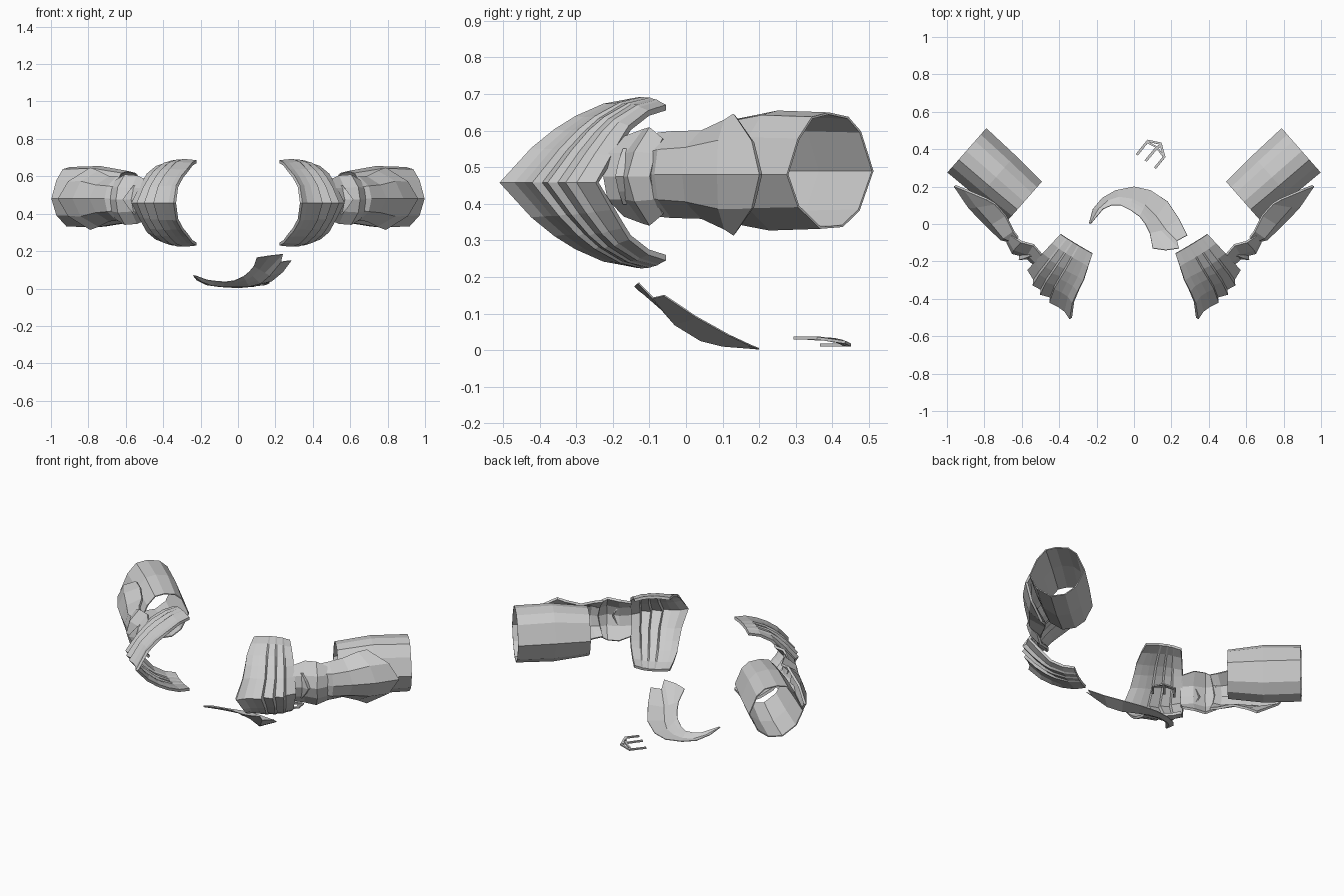
import bpy
from mathutils import Vector


def arm(u, v, z):
    """Arm space (along arm, outward, up) to world."""
    return Vector((0.75 * u + 0.66 * v, 0.66 * u - 0.75 * v, z))


def sheet(name, rows, thick, closed=False, mirror=True):
    """Skin a grid of point rows, give it thickness, mirror it across x."""
    n = len(rows[0])
    verts = [p for r in rows for p in r]
    faces = []
    for i in range(len(rows) if closed else len(rows) - 1):
        a, b = i * n, (i + 1) % len(rows) * n
        for j in range(n - 1):
            faces.append((a + j, a + j + 1, b + j + 1, b + j))
    me = bpy.data.meshes.new(name)
    me.from_pydata(verts, [], faces)
    ob = bpy.data.objects.new(name, me)
    bpy.context.collection.objects.link(ob)
    s = ob.modifiers.new("thickness", 'SOLIDIFY')
    s.thickness, s.offset = thick, 0
    if mirror:
        m = ob.modifiers.new("both_sides", 'MIRROR')
        m.use_mirror_merge = False
    return ob


def plate(name, rails, zc, thick):
    """Curved plate: rails of (u, v, dz) from the middle up, repeated below."""
    up = [[arm(u, v, zc + d) for u, v, d in r] for r in rails]
    down = [[arm(u, v, zc - d) for u, v, d in r] for r in rails[1:]]
    return sheet(name, down[::-1] + up, thick)


def mix(a, b, t):
    return [Vector(p).lerp(Vector(q), t) for p, q in zip(a, b)]


# Forearm tube: open ten-sided sleeve, slightly narrower at the near end
ring = [(.30, .652), (.23, .64), (.185, .60), (.14, .49), (.19, .38), (.25, .335),
        (.33, .33), (.41, .39), (.45, .48), (.41, .58), (.36, .64)]
tube = []
for v, z in ring:
    tube.append([arm(u, .293 + (v - .293) * k, .485 + (z - .485) * kz)
                 for u, k, kz in ((.52, .88, .84), (.72, .96, 1.0), (.932, 1.0, .97))])
sheet("forearm_sleeve", tube, .006, closed=True)

# Elbow guard: bowed plate widening towards the far end
plate("elbow_guard", [
    [(.44, .510, 0), (.48, .530, 0), (.59, .526, 0), (.72, .515, 0), (.855, .480, 0)],
    [(.43, .500, .06), (.475, .515, .065), (.57, .500, .07), (.69, .485, .09), (.80, .460, .09)],
    [(.417, .465, .11), (.46, .455, .113), (.545, .420, .115), (.63, .410, .145), (.68, .420, .162)],
], .48, .014)

# Link plate: flared saddle between guard and shoulder
plate("link_plate", [
    [(.25, .515, 0), (.32, .512, 0), (.385, .545, 0), (.445, .520, 0)],
    [(.25, .500, .06), (.32, .495, .06), (.39, .525, .065), (.45, .505, .06)],
    [(.26, .450, .105), (.33, .440, .125), (.39, .470, .13), (.45, .477, .10)],
], .475, .014)
# Small fin on the link plate
plate("link_fin", [
    [(.30, .51, 0), (.335, .55, 0), (.36, .51, 0)],
    [(.30, .50, .04), (.32, .525, .04), (.34, .50, .04)],
    [(.30, .49, .075), (.305, .495, .075), (.31, .49, .075)],
], .475, .006)

# Shoulder shell: pointed inner edge blended to outer edge, with overlapping steps
inner = [(-.080, .603, 0), (-.033, .530, .09), (-.012, .465, .14), (.004, .403, .175),
         (.035, .330, .208), (.062, .265, .22)]
outer = [(.263, .555, 0), (.263, .500, .07), (.262, .460, .12), (.262, .435, .15),
         (.260, .365, .19), (.258, .300, .205)]
steps = [(0, 0), (.14, -.012), (.28, -.005), (.41, .012), (.45, -.008), (.60, .022),
         (.64, .004), (.78, .024), (.82, .004), (1, 0)]
shell = []
for i, (a, b) in enumerate(zip(inner, outer)):
    fade = (1, 1, .9, .6, .3, .1)[i]
    rail = []
    for t, h in steps:
        p = Vector(a).lerp(Vector(b), t)
        bulge = .05 * t * (1 - t)
        h *= fade
        rail.append((p.x, p.y + (h + bulge) * (1 - i * .17),
                     p.z + (h * .8 + bulge) * i * .2))
    shell.append(rail)
plate("shoulder_shell", shell, .458, .016)

# Crescent collar: sickle-shaped dish rising to a stepped end
c_out = [(-.24, .005, .07), (-.22, .08, .045), (-.17, .14, .02), (-.10, .18, .01), (0, .2, .004),
         (.09, .18, .012), (.18, .12, .04), (.24, .03, .09), (.285, -.06, .15)]
c_mid = [(-.235, .002, .066), (-.19, .08, .035), (-.14, .125, .017), (-.08, .145, .011),
         (-.01, .135, .01), (.06, .10, .012), (.12, .04, .027), (.17, -.03, .07), (.23, -.09, .143)]
c_in = [(-.23, .003, .07), (-.165, .08, .046), (-.12, .10, .04), (-.07, .10, .036),
        (-.02, .075, .042), (.03, .04, .065), (.06, 0, .09), (.085, -.05, .12), (.10, -.13, .165)]
lobe, base = mix(c_mid, c_in, .3), mix(c_mid, c_in, .65)
lobe[-1], base[-1] = Vector((.24, -.13, .184)), Vector((.17, -.14, .176))
sheet("crescent_collar", [c_out, c_mid, lobe, base, c_in], .004, mirror=False)


# Small clip: flat bars forming a three-pronged bracket
def bars(name, path, w=.007):
    pts = [Vector(p) for p in path]
    left, right = [], []
    for i, p in enumerate(pts):
        d = pts[min(i + 1, len(pts) - 1)] - pts[max(i - 1, 0)]
        side = Vector((-d.y, d.x, 0)).normalized() * w
        left.append(p + side)
        right.append(p - side)
    sheet(name, [left, right], .008, mirror=False)


bars("clip_frame", [(.015, .37, .014), (.075, .445, .014), (.142, .43, .022),
                    (.162, .36, .033), (.112, .298, .033)])
bars("clip_prong", [(.145, .425, .024), (.115, .40, .030), (.062, .337, .032)])
bars("clip_crossbar", [(.075, .435, .016), (.12, .412, .026), (.155, .365, .033)], .005)
